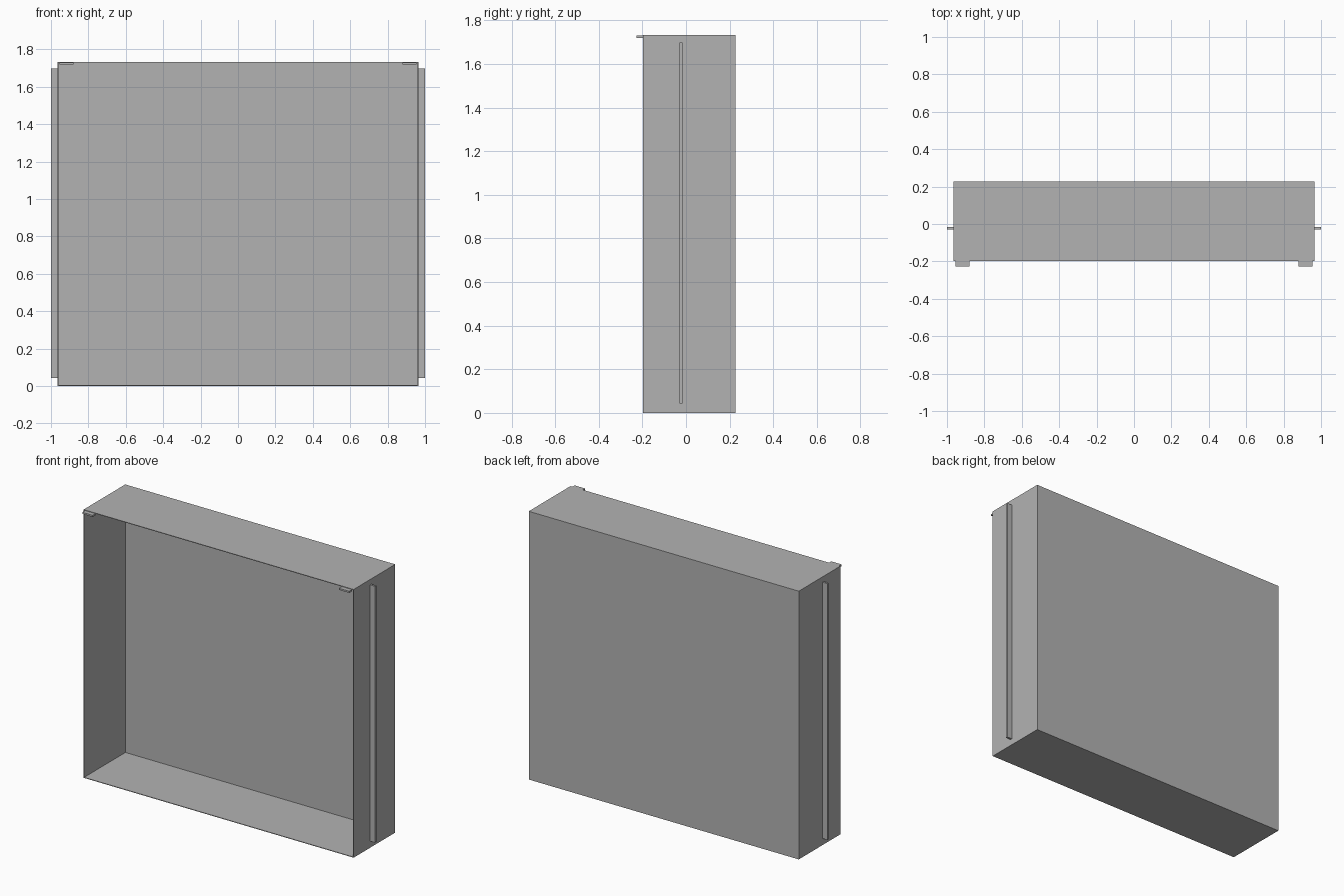
import bpy
import bmesh

if "Cube" in bpy.data.objects:
    bpy.data.objects.remove(bpy.data.objects["Cube"])

grey = bpy.data.materials.new("light grey")
grey.diffuse_color = (0.45, 0.45, 0.45, 1)
grey.use_nodes = True
grey.node_tree.nodes["Principled BSDF"].inputs["Base Color"].default_value = grey.diffuse_color


def box(name, x, y, z, open_front=False):
    """Axis-aligned box from (min, max) ranges, optionally without its front."""
    bm = bmesh.new()
    bmesh.ops.create_cube(bm, size=1)
    for v in bm.verts:
        v.co = [r[0] if c < 0 else r[1] for c, r in zip(v.co, (x, y, z))]
    if open_front:
        bm.normal_update()
        front = [f for f in bm.faces if f.normal.y < -0.9]
        bmesh.ops.delete(bm, geom=front, context='FACES')
    mesh = bpy.data.meshes.new(name)
    bm.to_mesh(mesh)
    bm.free()
    mesh.materials.append(grey)
    obj = bpy.data.objects.new(name, mesh)
    bpy.context.collection.objects.link(obj)
    return obj


# Thin-walled case, open at the front
case = box("open_case", (-0.965, 0.965), (-0.198, 0.227), (0, 1.733), open_front=True)
wall = case.modifiers.new("wall thickness", 'SOLIDIFY')
wall.thickness = 0.004
wall.offset = -1
wall.use_even_offset = True

for side, s in (("left", -1), ("right", 1)):
    # Long upright flange on the outer side wall
    box(side + "_flange", sorted((s * 0.964, s)), (-0.029, -0.016), (0.042, 1.698))
    # Small tab sticking out at the top front corner
    box(side + "_top_tab", sorted((s * 0.88, s * 0.954)), (-0.227, -0.197), (1.719, 1.7295))
